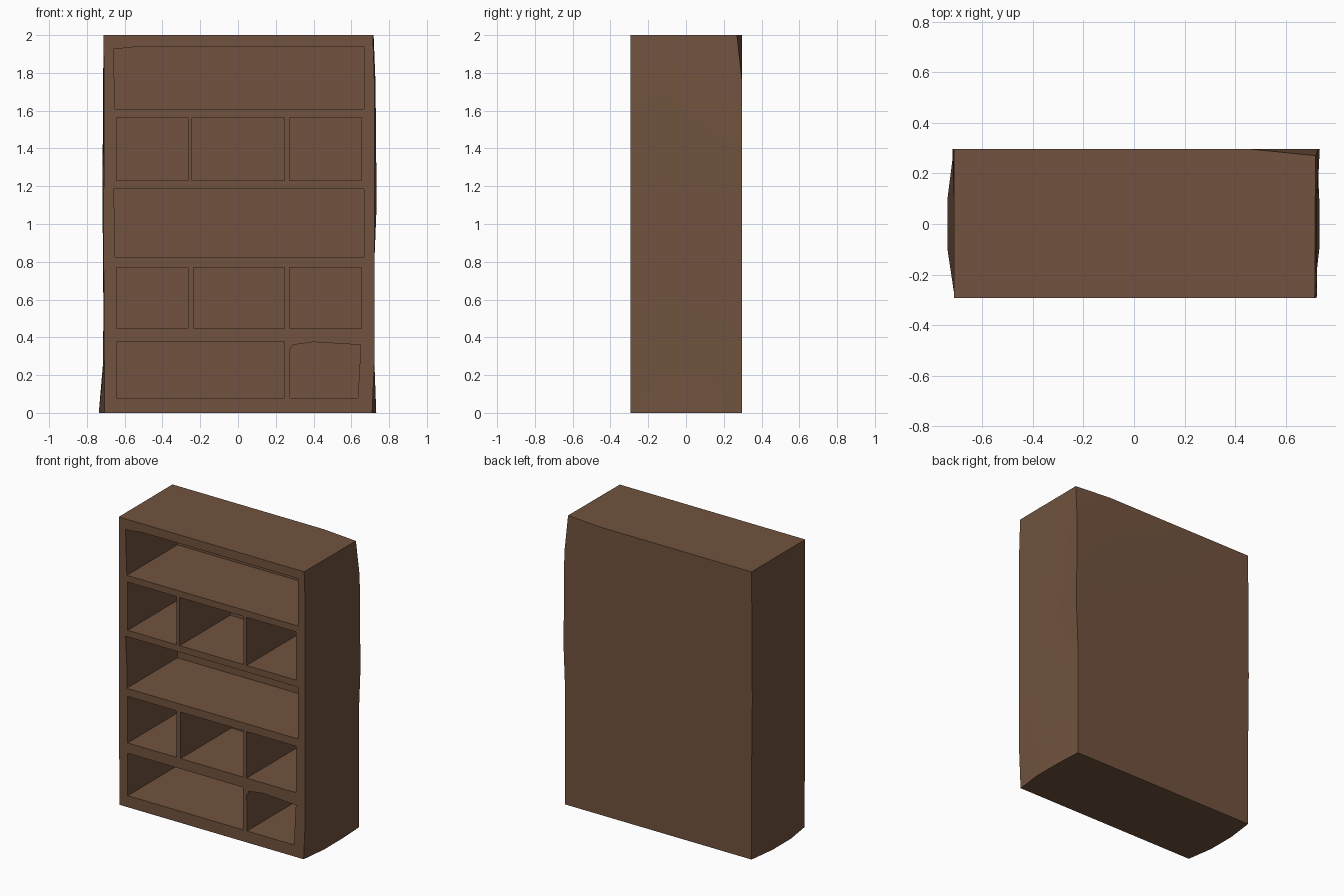
import bpy, bmesh

if "Cube" in bpy.data.objects:
    bpy.data.objects.remove(bpy.data.objects["Cube"])

wood = bpy.data.materials.new("brown wood")
wood.diffuse_color = (0.165, 0.086, 0.049, 1)
wood.use_nodes = True
wood.node_tree.nodes["Principled BSDF"].inputs["Base Color"].default_value = wood.diffuse_color

FRONT, BACK = -0.293, 0.297


def finish(name, bm):
    bmesh.ops.recalc_face_normals(bm, faces=bm.faces)
    me = bpy.data.meshes.new(name)
    bm.to_mesh(me)
    bm.free()
    ob = bpy.data.objects.new(name, me)
    bpy.context.collection.objects.link(ob)
    me.materials.append(wood)
    return ob


# Cabinet body: stacked outlines, each with bowed, hand-carved sides
# z, left front, left middle, left back, right front, right middle, right back
levels = [
    (0.00, -0.708, -0.737, -0.712, 0.710, 0.732, 0.722),
    (0.27, -0.708, -0.714, -0.712, 0.722, 0.722, 0.722),
    (0.80, -0.711, -0.712, -0.714, 0.722, 0.722, 0.722),
    (1.10, -0.711, -0.712, -0.718, 0.722, 0.724, 0.734),
    (1.75, -0.709, -0.711, -0.714, 0.722, 0.723, 0.728),
    (2.00, -0.712, -0.712, -0.712, 0.714, 0.716, 0.718),
]
bm = bmesh.new()
rings = []
for z, lf, lm, lb, rf, rm, rb in levels:
    corner_y = 0.270 if z == 2.0 else BACK
    pts = [(lf, FRONT), (rf, FRONT), (rm, -0.10), (rm, 0.10), (rb, corner_y),
           (0.45, BACK), (lb, BACK), (lm, 0.10), (lm, -0.10)]
    rings.append([bm.verts.new((x, y, z)) for x, y in pts])
for a, b in zip(rings, rings[1:]):
    for i in range(len(a)):
        j = (i + 1) % len(a)
        bm.faces.new((a[i], a[j], b[j], b[i]))
bm.faces.new(rings[0])
bm.faces.new(rings[-1])
cabinet = finish("cabinet", bm)

# Compartments: front outlines pushed almost to the back panel


def box(x0, x1, z0, z1):
    return [(x0, z0), (x1, z0), (x1, z1), (x0, z1)]


openings = [
    [(-0.65, 1.61), (0.667, 1.61), (0.667, 1.94), (-0.52, 1.94), (-0.66, 1.925)],
    [(-0.65, 0.825), (0.667, 0.825), (0.667, 1.185), (-0.66, 1.185), (-0.65, 0.98)],
    [(0.275, 0.08), (0.635, 0.08), (0.65, 0.36), (0.40, 0.375), (0.29, 0.36), (0.272, 0.33)],
    box(-0.643, 0.245, 0.08, 0.375),
]
for z0, z1, m0 in ((1.23, 1.565, -0.243), (0.447, 0.77, -0.236)):
    openings += [box(-0.643, -0.266, z0, z1), box(m0, 0.246, z0, z1),
                 box(0.272, 0.653, z0, z1)]

bm = bmesh.new()
for outline in openings:
    near = [bm.verts.new((x, FRONT - 0.1, z)) for x, z in outline]
    far = [bm.verts.new((x, 0.262, z)) for x, z in outline]
    bm.faces.new(near)
    bm.faces.new(far[::-1])
    for i in range(len(near)):
        j = (i + 1) % len(near)
        bm.faces.new((near[i], far[i], far[j], near[j]))
cutter = finish("compartment_cutter", bm)
cutter.hide_render = True
cutter.hide_set(True)

# Hollow out the compartments and soften the bowed outer sides
mod = cabinet.modifiers.new("compartments", 'BOOLEAN')
mod.operation = 'DIFFERENCE'
mod.solver = 'EXACT'
mod.object = cutter
bpy.context.view_layer.objects.active = cabinet
cabinet.select_set(True)
bpy.ops.object.modifier_apply(modifier=mod.name)
bpy.ops.object.shade_smooth_by_angle(angle=0.5)
bpy.data.objects.remove(cutter)
